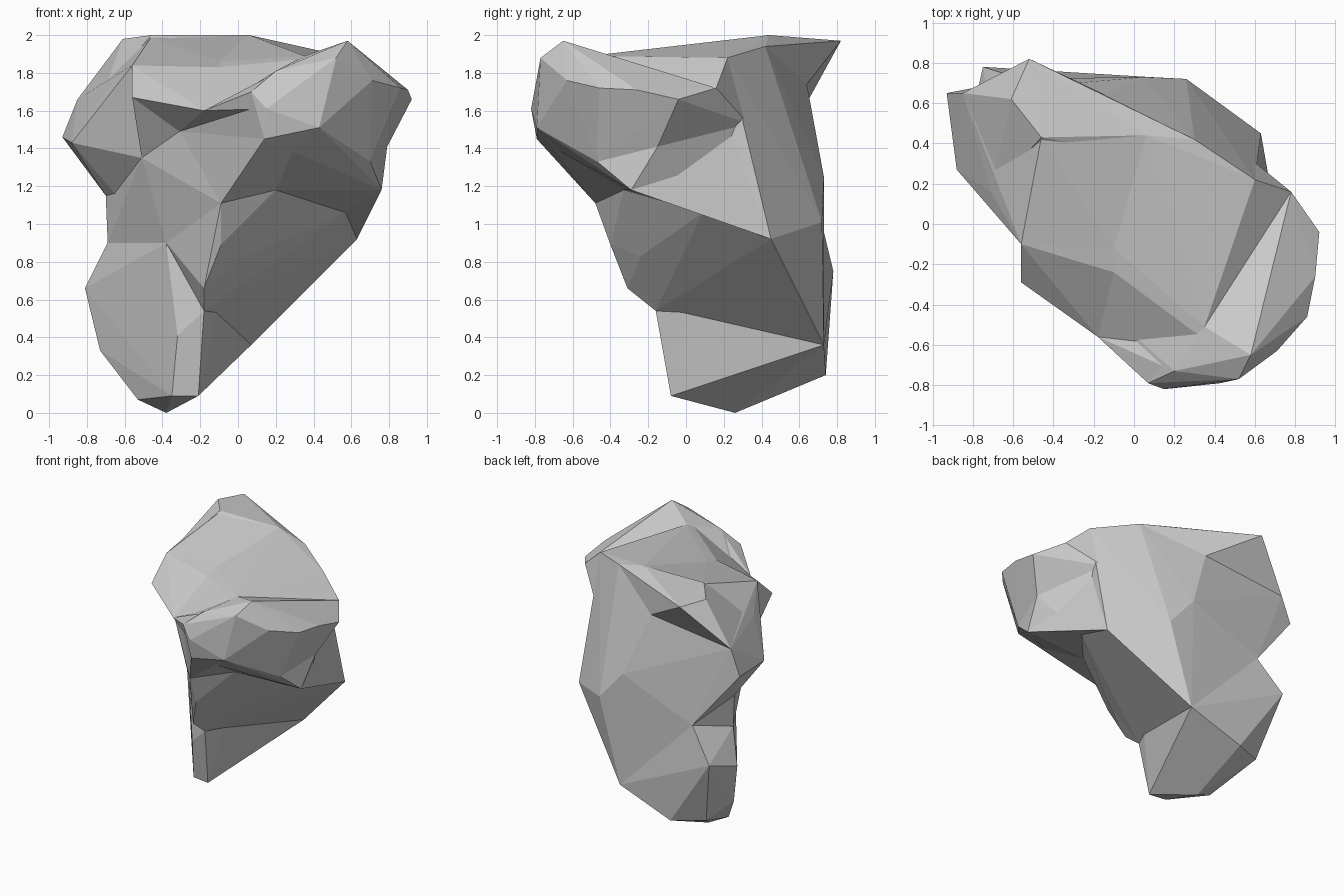
import bpy, bmesh

if "Cube" in bpy.data.objects:
    bpy.data.objects.remove(bpy.data.objects["Cube"])


def chunk(name, corners):
    """Faceted stone block: the convex hull of a few corner points."""
    bm = bmesh.new()
    for c in corners:
        bm.verts.new(c)
    bmesh.ops.convex_hull(bm, input=bm.verts[:])
    bmesh.ops.delete(bm, geom=[v for v in bm.verts if not v.link_faces], context='VERTS')
    bmesh.ops.recalc_face_normals(bm, faces=bm.faces[:])
    mesh = bpy.data.meshes.new(name)
    bm.to_mesh(mesh)
    bm.free()
    ob = bpy.data.objects.new(name, mesh)
    bpy.context.collection.objects.link(ob)
    return ob


# corners shared by neighbouring blocks
heel = (.07, .73, .36)
shin = (-.18, -.16, .54)
knee = (-.38, -.08, .90)
ridge_low = (-.18, -.31, .66)
ridge = (-.09, -.40, .89)
chest = (-.09, -.48, 1.11)
belly = (.20, -.33, 1.18)
flank = (.57, .09, 1.06)
hip = (.63, .45, .92)
waist = (.57, .33, 1.53)
elbow = (.76, -.29, 1.18)
dent = (.79, -.15, 1.41)
ledge = (.70, -.47, 1.33)
back_low = (.26, .72, 1.01)
back_mid = (.05, .73, 1.25)
nape = (-.56, .72, 1.0)
armpit = (-.70, .39, 1.15)
side = (-.61, .28, 1.11)
rib = (-.46, .05, 1.18)
cheek = (-.51, -.08, 1.35)
throat = (-.31, -.28, 1.49)
chin = (.14, -.79, 1.45)
jaw = (.43, -.79, 1.51)
shoulder = (-.71, .16, 1.70)
left_edge = (-.88, .27, 1.43)
lip_corner = (-.56, -.29, 1.67)
lip_end = (-.56, -.10, 1.84)
lip_low = (-.18, -.56, 1.60)
lip_crease = (-.10, -.24, 1.83)
notch = (-.10, -.12, 1.86)
brow = (.35, -.51, 1.89)
rim = (.60, .22, 1.88)
saddle = (.78, .16, 1.72)
tip_left = (-.85, .65, 1.66)
tip_under = (-.14, .64, 1.74)
peak = (.06, .44, 2.0)
crest = (.30, .42, 1.94)

# standing foot of the boulder
foot = chunk("boulder", [
    (-.38, .26, 0), (-.53, .22, .07), (-.21, -.08, .09), (-.35, -.06, .09),
    (-.38, .74, .20), heel, (-.62, .63, .22), (-.73, .44, .33), (-.81, .51, .66),
    (-.75, .78, .75), shin, (-.32, -.12, .41), knee, (-.69, .39, .90), nape,
    (-.08, 0, .70)])

blocks = [
    # sloping underside that carries the overhang
    chunk("wedge", [heel, shin, (-.08, 0, .70), (.04, -.24, .83), (.40, .31, .83), hip,
                    back_low, flank, belly, back_mid, knee, nape]),
    # narrow ridge down the front
    chunk("ridge", [shin, ridge_low, ridge, chest, knee, (.04, -.24, .83), belly,
                    (-.08, 0, .70), rib, (0, .2, 1.1)]),
    # front torso between foot and lip
    chunk("torso", [knee, chest, rib, side, armpit, throat, cheek, belly,
                    nape, back_mid, (-.69, .39, .90)]),
    # back and left mass
    chunk("back_mass", [back_low, back_mid, nape, (-.93, .65, 1.46), left_edge, tip_left,
                        shoulder, armpit, tip_under, (-.46, .43, 1.99), peak, crest,
                        rim, waist, hip, lip_end, notch, cheek, side, rib, flank]),
    # pointed tip at the back of the top
    chunk("tip", [(-.52, .82, 1.97), (-.61, .62, 1.98), tip_under, tip_left,
                  (-.46, .43, 2.0), crest, peak, rim, shoulder]),
    # raised plate running forward to the brow, and the saddle beside it
    chunk("plate", [brow, notch, rim, peak, waist, throat, belly, flank]),
    chunk("saddle", [brow, rim, saddle, waist, (.3, .1, 1.5)]),
    # right front overhang, upper and lower parts
    chunk("overhang_upper", [ledge, dent, waist, chin, jaw, throat, (.15, -.82, 1.61),
                             (.07, -.79, 1.70), (.20, -.73, 1.81), (.52, -.77, 1.88),
                             (.58, -.65, 1.97), brow, (.71, -.63, 1.76), (.86, -.46, 1.72),
                             (.90, -.26, 1.71), (.92, -.04, 1.66), saddle]),
    chunk("overhang_lower", [belly, elbow, flank, ledge, dent, waist, chin, jaw, throat]),
    chunk("breast", [chest, belly, chin, throat, jaw]),
    chunk("hip_wedge", [elbow, waist, hip, flank, (.3, .2, 1.3)]),
    # protruding front lip and the cheek below it
    chunk("lip", [lip_corner, lip_end, lip_crease, lip_low, throat, notch]),
    chunk("lip_front", [lip_low, (.07, -.79, 1.70), (.15, -.82, 1.61), (.20, -.73, 1.80),
                        throat, (.2, -.3, 1.5)]),
    chunk("lip_top", [lip_crease, (.52, -.70, 1.89), brow, notch, lip_low, (.2, -.3, 1.5)]),
    chunk("cheek", [lip_corner, throat, cheek, rib, lip_end, (-.3, .2, 1.5)]),
]

# weld all blocks into one skin
for b in blocks:
    b.hide_render = True
    m = foot.modifiers.new(b.name, 'BOOLEAN')
    m.operation, m.solver, m.object = 'UNION', 'EXACT', b
bpy.context.view_layer.update()
skin = bpy.data.meshes.new_from_object(foot.evaluated_get(bpy.context.evaluated_depsgraph_get()))
foot.modifiers.clear()
foot.data = skin
for b in blocks:
    bpy.data.objects.remove(b)
